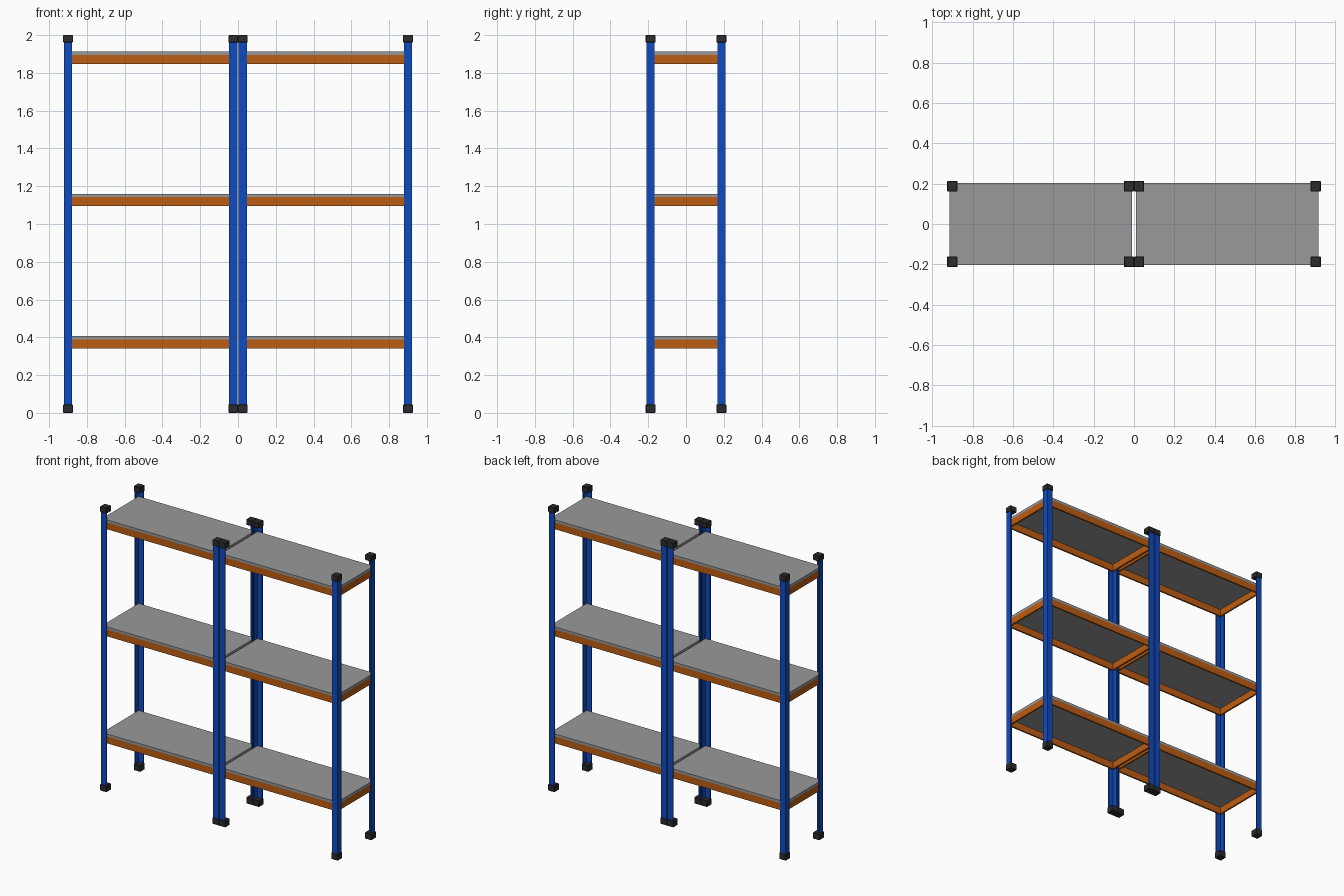
import bpy, bmesh

if "Cube" in bpy.data.objects:
    bpy.data.objects.remove(bpy.data.objects["Cube"])

# Materials
def mat(name, rgb):
    m = bpy.data.materials.new(name)
    m.diffuse_color = (*rgb, 1)
    m.use_nodes = True
    m.node_tree.nodes["Principled BSDF"].inputs["Base Color"].default_value = m.diffuse_color
    return m

BLUE = mat("blue_steel", (0.005, 0.07, 0.52))
ORANGE = mat("orange_steel", (0.5, 0.11, 0.006))
GREY = mat("grey_board", (0.32, 0.32, 0.32))
BLACK = mat("black_plastic", (0.025, 0.025, 0.025))

def finish(name, bm, m):
    bmesh.ops.recalc_face_normals(bm, faces=bm.faces)
    me = bpy.data.meshes.new(name)
    bm.to_mesh(me)
    bm.free()
    me.materials.append(m)
    ob = bpy.data.objects.new(name, me)
    bpy.context.collection.objects.link(ob)
    return ob

def prism(name, outline, z0, z1, m, bevel=0.0):
    """Extrude a flat outline from z0 to z1."""
    bm = bmesh.new()
    f = bm.faces.new([bm.verts.new((x, y, z0)) for x, y in outline])
    r = bmesh.ops.extrude_face_region(bm, geom=[f])
    top = [v for v in r["geom"] if isinstance(v, bmesh.types.BMVert)]
    bmesh.ops.translate(bm, verts=top, vec=(0, 0, z1 - z0))
    if bevel:
        bmesh.ops.bevel(bm, geom=bm.edges[:], offset=bevel, segments=1, affect='EDGES')
    return finish(name, bm, m)

def box(name, x0, x1, y0, y1, z0, z1, m, bevel=0.0):
    return prism(name, [(x0, y0), (x1, y0), (x1, y1), (x0, y1)], z0, z1, m, bevel)

CX, HX, HY = 0.4625, 0.459, 0.209    # bay centre, half extents to the post corners
LEG, T = 0.043, 0.006                # angle post leg and sheet thickness
BX, BY = 0.453, 0.203                # shelf half extents

for bay, cx in (("left", -CX), ("right", CX)):
    # Angle posts with plastic caps and feet
    for sx in (-1, 1):
        for sy in (-1, 1):
            tag = f"{bay}_{'outer' if sx * cx > 0 else 'inner'}_{'front' if sy < 0 else 'back'}"
            px, py = cx + sx * HX, sy * HY
            ell = [(0, 0), (LEG, 0), (LEG, T), (T, T), (T, LEG), (0, LEG)]
            prism(tag + "_post", [(px - sx * a, py - sy * b) for a, b in ell], 0.01, 1.99, BLUE)
            mx, my, h = px - sx * LEG / 2, py - sy * LEG / 2, 0.0258
            for part, z0, z1 in (("foot", 0, 0.045), ("cap", 1.96, 2.0)):
                box(f"{tag}_{part}", mx - h, mx + h, my - h, my + h, z0, z1, BLACK, 0.003)
    # Shelves: board resting on four beams
    for i, z in enumerate((0.341, 1.094, 1.847)):
        tag = f"{bay}_shelf_{i + 1}"
        box(tag + "_board", cx - BX, cx + BX, -BY, BY, z + 0.048, z + 0.066, GREY)
        w = 0.012
        for s, side in ((-1, "front"), (1, "back")):
            y0, y1 = sorted((s * BY, s * (BY - w)))
            box(f"{tag}_{side}_beam", cx - BX, cx + BX, y0, y1, z, z + 0.048, ORANGE)
        for s, side in ((-1, "left"), (1, "right")):
            x0, x1 = sorted((cx + s * BX, cx + s * (BX - w)))
            box(f"{tag}_{side}_beam", x0, x1, -BY + w, BY - w, z, z + 0.048, ORANGE)
